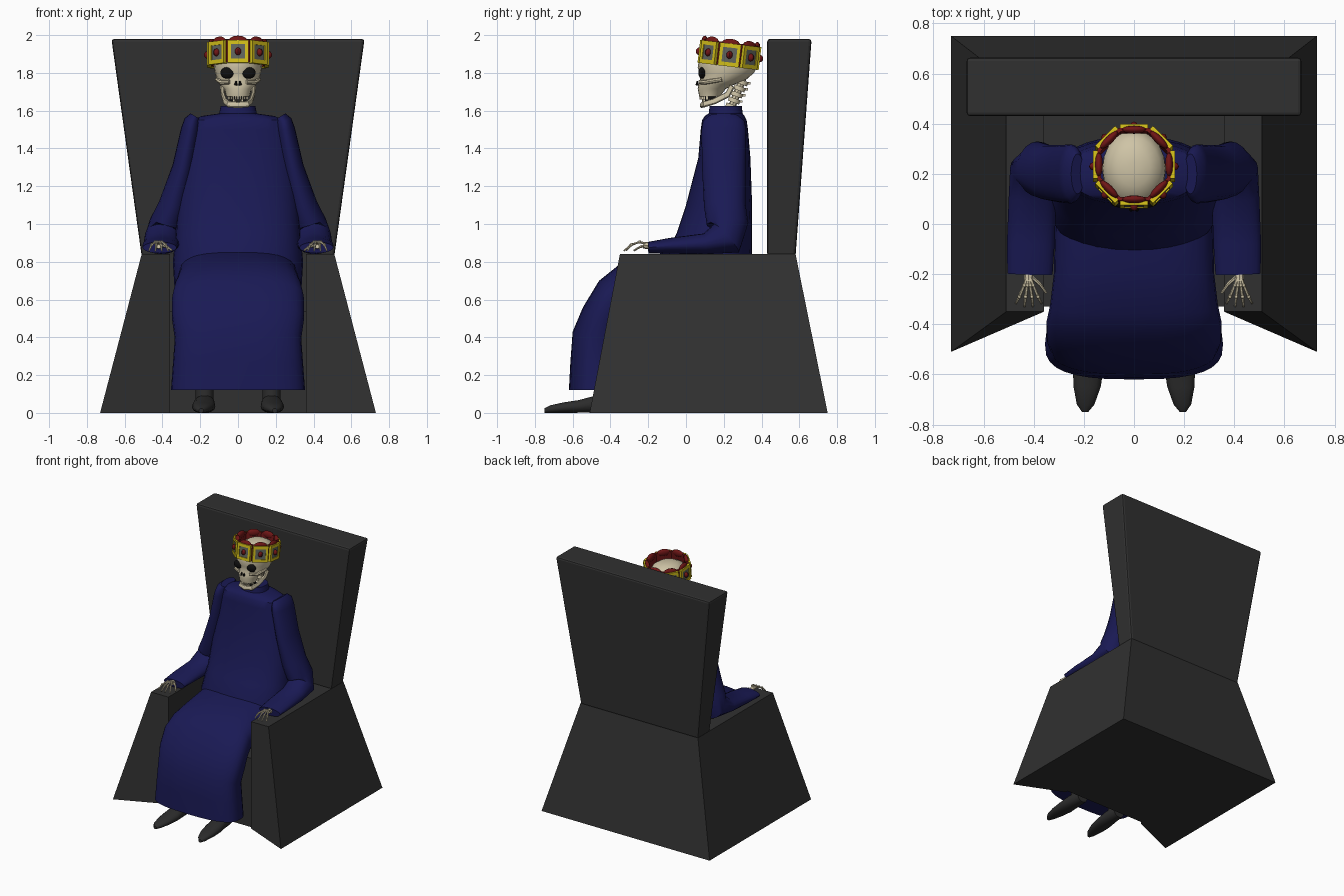
import bpy, bmesh, math
from mathutils import Vector, Matrix

if "Cube" in bpy.data.objects:
    bpy.data.objects.remove(bpy.data.objects["Cube"])


def material(name, rgb):
    m = bpy.data.materials.new(name)
    m.diffuse_color = (*rgb, 1)
    m.use_nodes = True
    m.node_tree.nodes["Principled BSDF"].inputs["Base Color"].default_value = m.diffuse_color
    return m


STONE = material("dark_stone", (0.03, 0.03, 0.03))
CLOTH = material("blue_cloth", (0.01, 0.01, 0.09))
BONE = material("bone", (0.62, 0.55, 0.38))
BLACK = material("black", (0.005, 0.005, 0.005))
GOLD = material("gold", (0.65, 0.52, 0.01))
RED = material("red", (0.16, 0.008, 0.008))
PANEL = material("grey_panel", (0.12, 0.13, 0.11))
LEATHER = material("leather", (0.025, 0.025, 0.025))


def finish(name, bm, mat, smooth=True, bevel=0):
    bmesh.ops.recalc_face_normals(bm, faces=bm.faces)
    for f in bm.faces:
        f.smooth = smooth
    for e in bm.edges:
        e.smooth = e.calc_face_angle(0) < 0.7
    me = bpy.data.meshes.new(name)
    bm.to_mesh(me)
    bm.free()
    me.materials.append(mat)
    ob = bpy.data.objects.new(name, me)
    bpy.context.collection.objects.link(ob)
    if bevel:
        mod = ob.modifiers.new("bevel", "BEVEL")
        mod.width, mod.segments = bevel, 2
    return ob


def loft(bm, rings, caps=True):
    vs = [[bm.verts.new(p) for p in r] for r in rings]
    n = len(vs[0])
    for a, b in zip(vs, vs[1:]):
        for i in range(n):
            j = (i + 1) % n
            bm.faces.new((a[i], a[j], b[j], b[i]))
    if caps:
        bm.faces.new(vs[0][::-1])
        bm.faces.new(vs[-1])


def ring(c, u, v, n=24, p=2.0):
    # superellipse around c with half-axes u and v
    c, u, v, out = Vector(c), Vector(u), Vector(v), []
    for i in range(n):
        a = 2 * math.pi * i / n
        x, y = math.cos(a), math.sin(a)
        out.append(c + u * math.copysign(abs(x) ** (2 / p), x) + v * math.copysign(abs(y) ** (2 / p), y))
    return out


def tube(bm, pts, radii, n=10, up=(1, 0, 0), p=2.0):
    pts, rings = [Vector(q) for q in pts], []
    for i, c in enumerate(pts):
        t = (pts[min(i + 1, len(pts) - 1)] - pts[max(i - 1, 0)]).normalized()
        u = Vector(up)
        u = (u - t * u.dot(t)).normalized()
        r = radii[i] if isinstance(radii, list) else radii
        ra, rb = r if isinstance(r, tuple) else (r, r)
        rings.append(ring(c, u * ra, t.cross(u) * rb, n, p))
    loft(bm, rings)


def box(bm, loc, size, mat=Matrix()):
    bmesh.ops.create_cube(bm, size=1, matrix=mat @ Matrix.Translation(loc) @ Matrix.Diagonal((*size, 1)))


def ball(bm, loc, size, mat=Matrix(), seg=12):
    bmesh.ops.create_uvsphere(bm, u_segments=seg, v_segments=max(4, seg // 2 + 1), radius=1,
                              matrix=mat @ Matrix.Translation(loc) @ Matrix.Diagonal((*size, 1)))


# throne: U-shaped tapered base, seat block, flared backrest
def u_plan(x, front, back, z):
    return [(.36, -.35, z), (x, front, z), (x, back, z), (-x, back, z),
            (-x, front, z), (-.36, -.35, z), (-.36, .43, z), (.36, .43, z)]


bm = bmesh.new()
loft(bm, [u_plan(.73, -.51, .75, 0), u_plan(.51, -.35, .58, .84)])
finish("throne_base", bm, STONE, False)
bm = bmesh.new()
box(bm, (0, .06, .27), (.72, .78, .54))
finish("throne_seat", bm, STONE, False)
bm = bmesh.new()
loft(bm, [[(-x, .43, z), (x, .43, z), (x, y, z), (-x, y, z)] for x, y, z in ((.51, .58, .83), (.67, .665, 1.98))])
finish("throne_back", bm, STONE, False, .015)

# robe torso: z, centre y, half width, half depth
bm = bmesh.new()
loft(bm, [ring((0, cy, z), (rx, 0, 0), (0, ry, 0), 32, 2.3) for z, cy, rx, ry in (
    (.56, .10, .33, .24), (.8, .11, .345, .24), (.95, .15, .33, .20), (1.1, .175, .32, .175),
    (1.35, .203, .295, .138), (1.5, .203, .275, .125), (1.55, .203, .255, .118),
    (1.572, .205, .19, .105), (1.585, .21, .10, .09), (1.625, .21, .092, .085))])
finish("robe_torso", bm, CLOTH)

# robe skirt: top y, z and bottom y, z of each section, half width
bm = bmesh.new()
rings = []
for y1, z1, y2, z2, rx in ((.25, .88, .25, .56, .32), (0, .87, 0, .54, .315), (-.2, .83, -.2, .54, .32),
                           (-.36, .78, -.29, .53, .335), (-.46, .70, -.33, .50, .35), (-.545, .56, -.345, .44, .35),
                           (-.60, .43, -.35, .36, .335), (-.612, .27, -.345, .24, .345), (-.62, .12, -.34, .12, .355)):
    a, b = Vector((0, y1, z1)), Vector((0, y2, z2))
    rings.append(ring((a + b) / 2, (rx, 0, 0), (a - b) / 2, 32, 2.8))
loft(bm, rings)
finish("robe_skirt", bm, CLOTH)

for s, side in ((-1, "left"), (1, "right")):
    # sleeve
    bm = bmesh.new()
    path = [(.225, .2, 1.57), (.24, .2, 1.545), (.25, .2, 1.5), (.29, .2, 1.3), (.345, .205, 1.1), (.385, .22, 1.0),
            (.40, .215, .925), (.405, .1, .895), (.412, -.08, .885), (.415, -.2, .875)]
    tube(bm, [(s * x, y, z) for x, y, z in path],
         [(.03, .08), (.045, .11), (.052, .118), (.058, .115), (.075, .11), (.085, .11),
          (.095, .10), (.095, .055), (.095, .042), (.09, .03)], 20)
    finish("sleeve_" + side, bm, CLOTH)

    # skeletal hand: wrist, four fingers, thumb
    bm = bmesh.new()
    tube(bm, [(s * .42, -.15, .88), (s * .42, -.225, .888)], .018, 8)
    for i in range(4):
        k = i - 1.5
        dx = [.0, .012, .025, .034]
        pts = [(s * (.42 + k * d), y, z) for d, y, z in
               zip(dx, (-.20, -.245, -.29, -.335 + abs(k) * .012), (.89, .905, .89, .858))]
        tube(bm, pts, [.009, .006, .007, .004], 6)
        for q in pts[1:3]:
            ball(bm, q, (.009, .009, .009), seg=6)
    tube(bm, [(s * .41, -.21, .885), (s * .375, -.24, .88), (s * .35, -.275, .86)], [.009, .007, .005], 6)
    finish("hand_" + side, bm, BONE)

    # shoe and ankle
    bm = bmesh.new()
    rings = [ring((s * x, y, rz), (rx, 0, 0), (0, 0, rz), 14, 2.3) for x, y, rx, rz in (
        (.195, -.75, .012, .012), (.193, -.72, .035, .02), (.187, -.65, .054, .028),
        (.182, -.57, .062, .034), (.178, -.48, .056, .046), (.175, -.38, .045, .05))]
    loft(bm, rings)
    tube(bm, [(s * .177, -.44, .03), (s * .177, -.43, .2)], .048, 12)
    finish("shoe_" + side, bm, LEATHER)

# skull: z, front y, back y, half width
bm = bmesh.new()
loft(bm, [ring((0, (f + b) / 2, z), (rx, 0, 0), (0, (b - f) / 2, 0), 20) for z, f, b, rx in (
    (1.675, .07, .18, .062), (1.715, .062, .21, .072), (1.74, .066, .26, .098), (1.765, .074, .32, .112),
    (1.80, .07, .36, .122), (1.83, .062, .375, .127), (1.88, .07, .375, .125), (1.92, .10, .345, .105),
    (1.945, .15, .30, .065), (1.952, .2, .25, .02))])
for s in (-1, 1):
    tube(bm, [(s * .045, .075, 1.752), (s * .09, .10, 1.75), (s * .11, .19, 1.765)], .012, 8, (0, 0, 1))
finish("skull", bm, BONE)

# lower jaw as a bent bar
half = [(.085, .245, 1.73), (.08, .22, 1.685), (.068, .15, 1.65), (.05, .10, 1.634)]
bm = bmesh.new()
tube(bm, half + [(0, .085, 1.63)] + [(-x, y, z) for x, y, z in half[::-1]],
     [(.016, .01)] * 3 + [(.017, .012)] * 3 + [(.016, .01)] * 3, 8, (0, .3, 1))
finish("jaw", bm, BONE)

# teeth
bm = bmesh.new()
for i in range(-4, 5):
    y = .076 + .0022 * i * i
    box(bm, (i * .012, y, 1.67), (.008, .01, .02))
    box(bm, (i * .011, y + .014, 1.65), (.007, .01, .016))
finish("teeth", bm, BONE, False)

# dark sockets, nose hole and mouth interior
bm = bmesh.new()
for s in (-1, 1):
    ball(bm, (s * .056, .085, 1.80), (.038, .02, .031), Matrix())
    tube(bm, [(s * .009, .06, 1.757), (s * .012, .058, 1.735)], [.004, .009], 6)
box(bm, (0, .13, 1.66), (.09, .06, .035))
finish("sockets", bm, BLACK)

# neck vertebrae
bm = bmesh.new()
for i in range(5):
    c, d = Vector((0, .297 - .014 * i, 1.75 - .032 * i)), Vector((0, .004, .011))
    tube(bm, [c - d, c + d], .033, 10)
    box(bm, c + Vector((0, .03, -.005)), (.016, .03, .012))
tube(bm, [(0, .30, 1.77), (0, .235, 1.60)], .02, 8)
finish("neck", bm, BONE)

# crown: eight framed plates around a red octagonal lining, tipped back
TILT = Matrix.Translation((0, .23, 1.895)) @ Matrix.Rotation(-.12, 4, "X")
frames, panels, gems, lining = (bmesh.new() for _ in range(4))
for i in range(8):
    M = TILT @ Matrix.Rotation(i * math.pi / 4, 4, "Z")
    for z in (-.05, .05):
        box(frames, (0, -.151, z), (.112, .024, .022), M)
    for x in (-.047, .047):
        box(frames, (x, -.151, 0), (.018, .024, .1), M)
    box(panels, (0, -.148, 0), (.08, .02, .08), M)
    ball(gems, (0, -.16, 0), (.017, .02, .021), M, 8)
    ball(lining, (0, -.14, .058), (.05, .016, .028), M)
oct_ring = [[TILT @ Vector((r * math.sin(a), r * math.cos(a), z))
             for a in (math.pi * (2 * k + 1) / 8 for k in range(8))]
            for r, z in ((.156, -.055), (.158, .065), (.142, .065), (.142, -.055), (.156, -.055))]
loft(lining, oct_ring, False)
bmesh.ops.remove_doubles(lining, verts=lining.verts, dist=1e-5)
finish("crown_frames", frames, GOLD, False)
finish("crown_panels", panels, PANEL, False)
finish("crown_gems", gems, RED)
finish("crown_lining", lining, RED)
